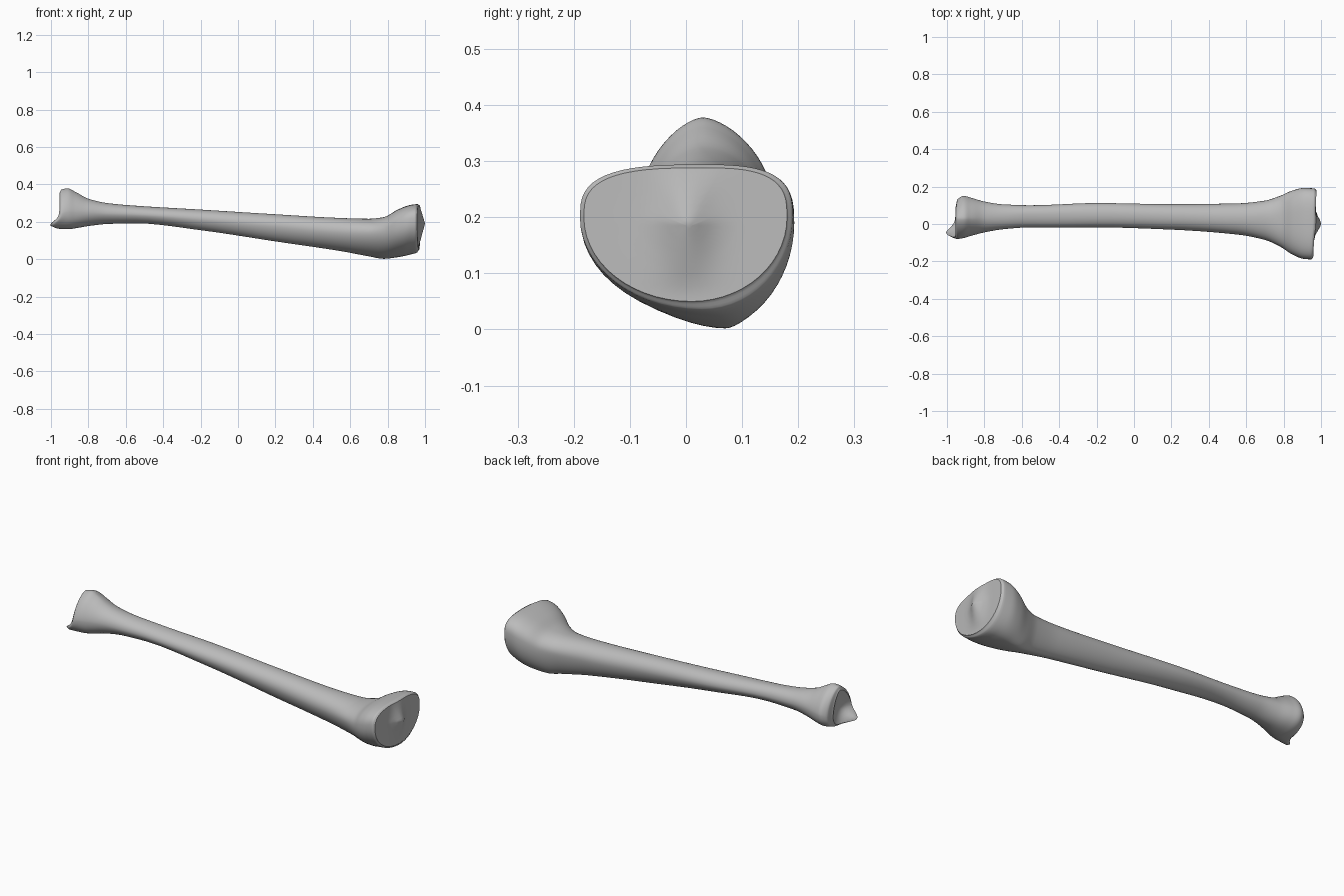
import bpy
import bmesh
from math import cos, sin, pi, exp, copysign
from mathutils import Vector

cube = bpy.data.objects.get("Cube")
if cube:
    bpy.data.objects.remove(cube)

AROUND = 56
STEPS = 5

# Bone outline in hundredths:
# x, y_min, y_max, z_min, z_max, y of top ridge, y of bottom crest, z of widest level
SECTIONS = [
    (-95.5, -7, 9, 17, 35.5, 3, 1, 23),
    (-94.5, -8, 13, 16.2, 37.2, 3, 1, 24),
    (-91, -7.5, 15, 16, 37.8, 3, 2, 25),
    (-87, -6.3, 14, 16.5, 36, 3, 3, 25),
    (-80, -4.5, 12, 17.7, 32.3, 3, 4, 25),
    (-70, -2.8, 10.5, 18.8, 30, 4, 4, 24.5),
    (-55, -1.8, 10, 19.2, 28.6, 5, 4, 24),
    (-20, -1.8, 11.2, 15.5, 26.5, 5, 4, 21.5),
    (20, -3, 10.6, 9.5, 24, 4, 4, 18),
    (55, -5.6, 11, 4.3, 22, 3, 5, 15),
    (70, -8.5, 12.5, 1.5, 21.6, 3, 6, 14.5),
    (78, -12, 15, 0.2, 22.5, 3, 7, 15),
    (85, -16.5, 18, 1, 26.3, 3, 7, 17),
    (91, -18.7, 19.3, 2.2, 28.7, 3, 6, 19),
    (94.5, -18.9, 19, 3.5, 29.4, 3, 3, 20),
    (95.5, -18.2, 18, 5, 28.8, 3, 1, 20),
]


def smooth(a, b, x):
    t = max(0, min(1, (x - a) / (b - a)))
    return t * t * (3 - 2 * t)


def bump(d, width):
    return exp(-(d / width) ** 2)


def spline(rows):
    """Hermite interpolation of the sections by x, without overshoot."""
    rows = [Vector([n / 100 for n in r]) for r in rows]

    def slope(i, k):
        if i in (0, len(rows) - 1):
            return 0
        a, b, c = rows[i - 1], rows[i], rows[i + 1]
        left = (b[k] - a[k]) / (b[0] - a[0])
        right = (c[k] - b[k]) / (c[0] - b[0])
        return 2 * left * right / (left + right) if left * right > 0 else 0

    out = []
    for i in range(len(rows) - 1):
        a, b = rows[i], rows[i + 1]
        span = b[0] - a[0]
        for j in range(STEPS):
            t = j / STEPS
            w = t * t * (3 - 2 * t)
            row = [a[0] + span * t]
            for k in range(1, len(a)):
                tangent = t * (1 - t) ** 2 * slope(i, k) - t * t * (1 - t) * slope(i + 1, k)
                row.append(a[k] + (b[k] - a[k]) * w + span * tangent)
            out.append(row)
    out.append(list(rows[-1]))
    return out


def ring(row):
    """Rounded cross-section with a flat back and a crested underside."""
    x, y0, y1, z0, z1, top, crest, mid = row
    head = smooth(0.7, 0.92, x)
    ankle = 1 - smooth(-0.92, -0.7, x)
    power_top = 2.1 + 0.9 * head - 0.5 * ankle
    power_low = 1.75 + 0.25 * head + 0.6 * ankle
    points = []
    for i in range(AROUND):
        a = 2 * pi * i / AROUND
        c, s = cos(a), sin(a)
        p = 2 / (power_top if s > 0 else power_low)
        # blend the ridge position so both halves meet at the widest level
        apex = top if s > 0 else crest
        y = apex + (y1 - apex if c > 0 else apex - y0) * copysign(abs(c) ** p, c)
        z = mid + (z1 - mid if s > 0 else mid - z0) * copysign(abs(s) ** p, s)
        points.append(Vector((x, y, z)))
    return points


def shape_ends(v):
    """Pull out the ankle spur and the raised middle of the knee plateau."""
    x, y, z = v
    spur = bump(y + 0.045, 0.04) * bump(z - 0.185, 0.035)
    x -= 0.05 * spur * (1 - smooth(-0.96, -0.88, x))
    plateau = smooth(0.91, 0.955, x)
    x += plateau * (0.012 + 0.05 * y)
    x += plateau * 0.033 * bump(y, 0.045) * max(0, 1 - abs(z - 0.19) / 0.12)
    return Vector((x, y, z))


def cap(rim, depth):
    """Rings shrinking to the middle of an end, dished by depth."""
    centre = sum(rim, Vector()) / len(rim)
    rings = []
    for f in (0.93, 0.8, 0.65, 0.5, 0.35, 0.2, 0.1, 0.03):
        shift = Vector((depth * (1 - f * f), 0, 0))
        rings.append([centre + (p - centre) * f + shift for p in rim])
    return rings


# Leg bone: lofted shaft with both joint ends
body = [ring(r) for r in spline(SECTIONS)]
rings = cap(body[0], 0.02)[::-1] + body + cap(body[-1], 0)
bm = bmesh.new()
loops = [[bm.verts.new(shape_ends(p)) for p in r] for r in rings]
for a, b in zip(loops, loops[1:]):
    for i in range(AROUND):
        j = (i + 1) % AROUND
        bm.faces.new((a[i], a[j], b[j], b[i]))
bm.faces.new(loops[0])
bm.faces.new(loops[-1])
bmesh.ops.recalc_face_normals(bm, faces=bm.faces)

mesh = bpy.data.meshes.new("leg_bone")
bm.to_mesh(mesh)
bm.free()
bone = bpy.data.objects.new("leg_bone", mesh)
bpy.context.collection.objects.link(bone)

# Plain grey bone colour
grey = bpy.data.materials.new("bone_grey")
grey.use_nodes = True
colour = (0.5, 0.5, 0.5, 1)
grey.diffuse_color = colour
grey.node_tree.nodes["Principled BSDF"].inputs["Base Color"].default_value = colour
mesh.materials.append(grey)

bpy.context.view_layer.objects.active = bone
bone.select_set(True)
bpy.ops.object.shade_smooth_by_angle(angle=0.8)
